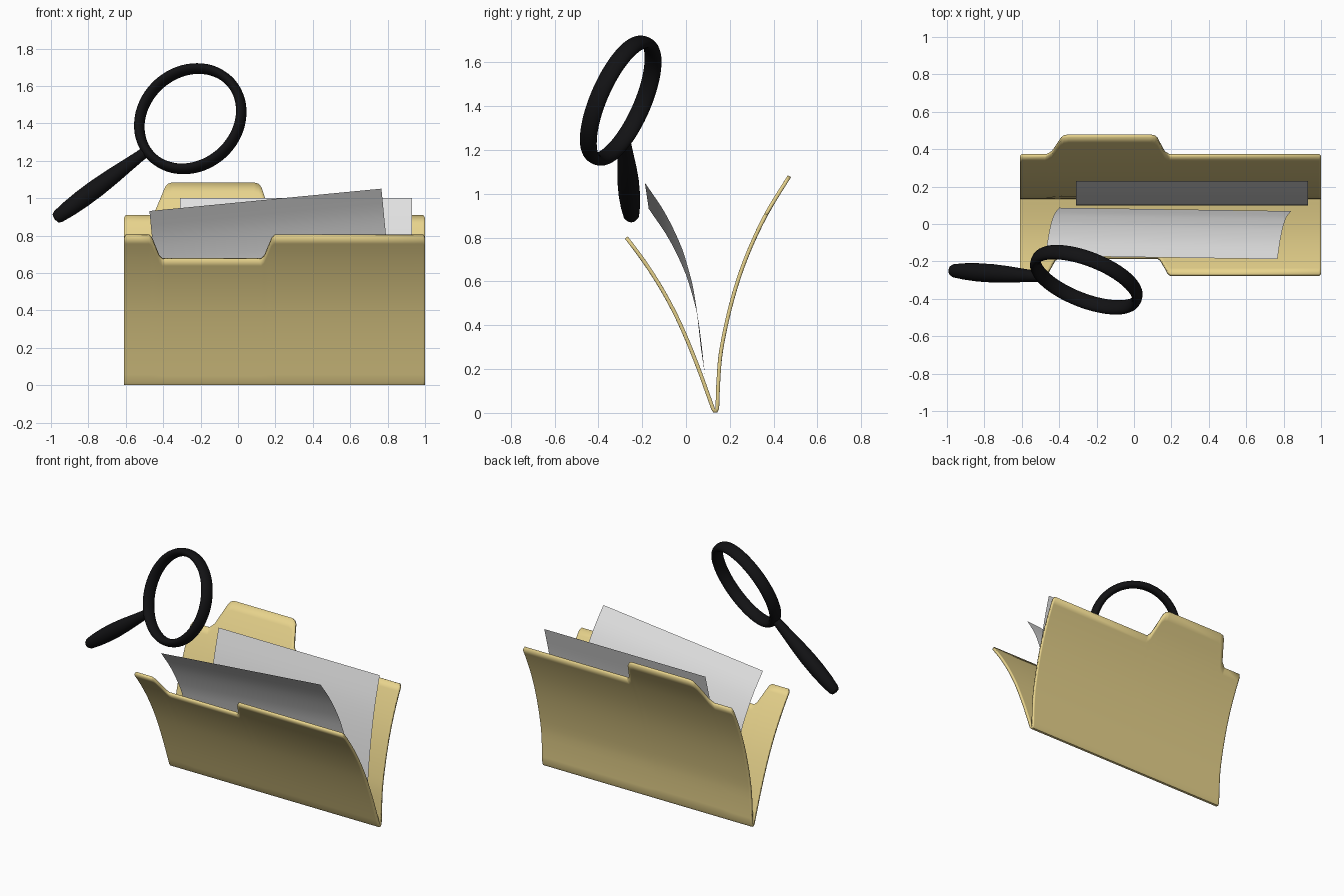
import bpy, bmesh, math
from mathutils import Vector, Matrix

if "Cube" in bpy.data.objects:
    bpy.data.objects.remove(bpy.data.objects["Cube"])


def material(name, rgb):
    m = bpy.data.materials.new(name)
    m.diffuse_color = (*rgb, 1)
    m.use_nodes = True
    m.node_tree.nodes["Principled BSDF"].inputs["Base Color"].default_value = m.diffuse_color
    return m


MANILA = material("manila card", (0.80, 0.65, 0.262))
PAPER = material("paper grey", (0.78, 0.78, 0.78))
BLACK = material("black plastic", (0.006, 0.006, 0.007))


def curve(pts, t):
    """Smooth value at t through (t, value) points (cubic Hermite)."""
    n = len(pts)

    def slope(i):
        a, b = pts[max(i - 1, 0)], pts[min(i + 1, n - 1)]
        return (b[1] - a[1]) / (b[0] - a[0])
    i = 0
    while i < n - 2 and t > pts[i + 1][0]:
        i += 1
    (t0, v0), (t1, v1) = pts[i], pts[i + 1]
    h = t1 - t0
    s = (t - t0) / h
    return ((2 * s**3 - 3 * s**2 + 1) * v0 + (s**3 - 2 * s**2 + s) * h * slope(i)
            + (3 * s**2 - 2 * s**3) * v1 + (s**3 - s**2) * h * slope(i + 1))


def linear(pts, x):
    for (x0, v0), (x1, v1) in zip(pts, pts[1:]):
        if x <= x1 + 1e-6:
            return v0 + (v1 - v0) * (x - x0) / (x1 - x0)
    return pts[-1][1]


def grid_object(name, rows, mat, close_u=False, close_v=False, angle=35):
    """Skin a list of equally long point rows with quads."""
    bm = bmesh.new()
    vs = [[bm.verts.new(p) for p in r] for r in rows]
    nu, nv = len(vs), len(vs[0])
    for i in range(nu if close_u else nu - 1):
        for j in range(nv if close_v else nv - 1):
            a, b = vs[i], vs[(i + 1) % nu]
            k = (j + 1) % nv
            bm.faces.new((a[j], a[k], b[k], b[j]))
    bmesh.ops.remove_doubles(bm, verts=bm.verts, dist=1e-5)
    bmesh.ops.recalc_face_normals(bm, faces=bm.faces)
    me = bpy.data.meshes.new(name)
    bm.to_mesh(me)
    bm.free()
    me.materials.append(mat)
    ob = bpy.data.objects.new(name, me)
    bpy.context.collection.objects.link(ob)
    bpy.ops.object.select_all(action='DESELECT')
    ob.select_set(True)
    bpy.context.view_layer.objects.active = ob
    bpy.ops.object.shade_smooth_by_angle(angle=math.radians(angle))
    return ob


# Folder: side profiles (z, y) and top outlines (x, z) of the two flaps
front_side = [(0.02, 0.123), (0.2, 0.058), (0.34, 0.002), (0.46, -0.053),
              (0.58, -0.119), (0.70, -0.197), (0.81, -0.28)]
back_side = [(0.02, 0.143), (0.15, 0.148), (0.29, 0.161), (0.52, 0.212),
             (0.71, 0.275), (0.907, 0.366), (1.08, 0.472)]
front_top = [(-0.61, 0.785), (-0.60, 0.8), (-0.475, 0.8), (-0.46, 0.787),
             (-0.42, 0.69), (-0.405, 0.675), (0.125, 0.675), (0.14, 0.69),
             (0.18, 0.785), (0.195, 0.8), (0.99, 0.8), (1.0, 0.785)]
back_top = [(-0.61, 0.89), (-0.60, 0.907), (-0.47, 0.907), (-0.44, 0.935),
            (-0.39, 1.055), (-0.375, 1.073), (-0.35, 1.08), (0.085, 1.08),
            (0.11, 1.073), (0.125, 1.055), (0.165, 0.935), (0.19, 0.907),
            (0.99, 0.907), (1.0, 0.89)]
xs = sorted({p[0] for p in front_top + back_top})
N = 20


def flap(side, top, t):
    row = []
    for x in xs:
        z = 0.02 + t * (linear(top, x) - 0.02)
        row.append((x, curve(side, z), z))
    return row


rows = [flap(front_side, front_top, 1 - i / N) for i in range(N + 1)]
rows += [[(x, y, 0.0095) for x in xs] for y in (0.129, 0.138)]      # fold
rows += [flap(back_side, back_top, i / N) for i in range(N + 1)]
folder = grid_object("folder", rows, MANILA)
sol = folder.modifiers.new("card thickness", 'SOLIDIFY')
sol.thickness = 0.017
sol.offset = 0


# Papers: curved sheets, optionally turned in the front plane
def sheet(name, origin, width, side, tilt, skew):
    c, s = math.cos(tilt), math.sin(tilt)
    height = side[-1][0]
    out = []
    for i in range(N + 1):
        v = height * i / N
        out.append([(origin[0] + u * c - v * s, curve(side, v) + skew * u / width,
                     origin[1] + u * s + v * c) for u in (0, width / 2, width)])
    return grid_object(name, out, PAPER)


sheet("front_paper", (-0.40, 0.17), 1.246,
      [(0, 0.087), (0.26, 0.055), (0.40, 0.020), (0.485, -0.009),
       (0.63, -0.080), (0.765, -0.170)], math.radians(5.5), -0.018)
sheet("back_paper", (-0.31, 0.19), 1.24,
      [(0, 0.098), (0.12, 0.101), (0.26, 0.115), (0.46, 0.145),
       (0.63, 0.180), (0.81, 0.230)], 0, 0)


# Magnifier: both parts are turned profiles (radius, axial)
def lathe(name, profile, axis, centre, closed):
    rot = axis.to_track_quat('Z', 'Y').to_matrix().to_4x4()
    m = Matrix.Translation(centre) @ rot
    seg = 64 if closed else 32
    out = []
    for i in range(seg):
        a = 2 * math.pi * i / seg
        out.append([m @ Vector((r * math.cos(a), r * math.sin(a), h)) for r, h in profile])
    return grid_object(name, out, BLACK, close_u=True, close_v=closed, angle=45)


centre = Vector((-0.255, -0.298, 1.425))
normal = Vector((0.34, 0.86, -0.38)).normalized()
direction = Vector((-0.806, 0.044, -0.589))
direction = (direction - normal * direction.dot(normal)).normalized()

rim = [(0.29 + 0.026 * math.cos(a), 0.042 * math.sin(a))
       for a in (2 * math.pi * k / 16 for k in range(16))]
lathe("lens_rim", rim, normal, centre, True)
lathe("handle", [(0, 0.285), (0.028, 0.285), (0.030, 0.34), (0.036, 0.42),
                 (0.044, 0.52), (0.049, 0.62), (0.049, 0.72), (0.044, 0.81),
                 (0.036, 0.88), (0.027, 0.898), (0, 0.905)],
      direction, centre, False)
